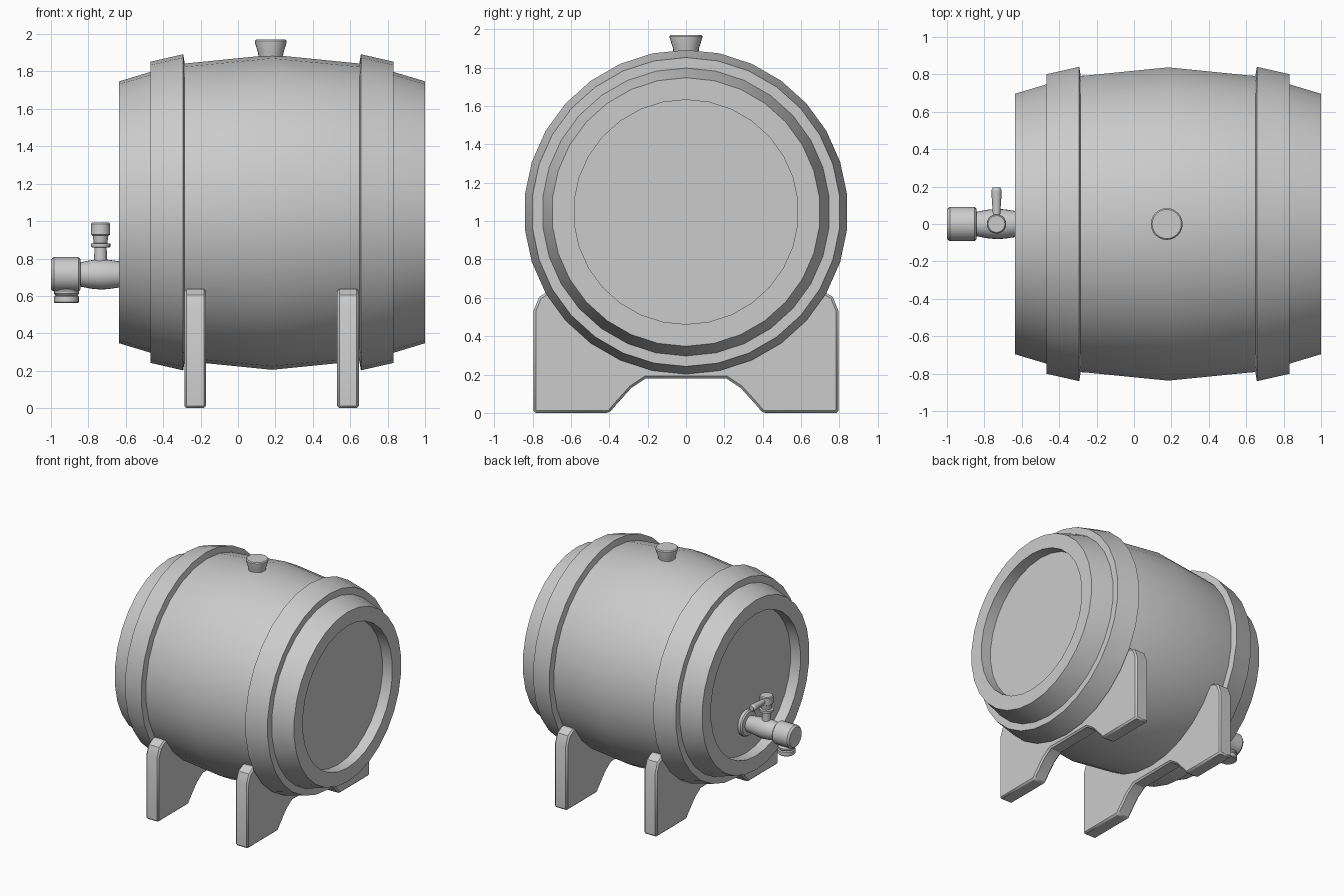
import bpy, bmesh, math
from mathutils import Matrix, Vector

if "Cube" in bpy.data.objects:
    bpy.data.objects.remove(bpy.data.objects["Cube"])

CX, CZ = 0.182, 1.047   # barrel centre


def finish(name, bm, angle=30, bevel=0.0):
    bmesh.ops.recalc_face_normals(bm, faces=bm.faces)
    me = bpy.data.meshes.new(name)
    bm.to_mesh(me)
    bm.free()
    ob = bpy.data.objects.new(name, me)
    bpy.context.collection.objects.link(ob)
    if bevel:
        m = ob.modifiers.new("Bevel", 'BEVEL')
        m.width, m.segments, m.limit_method = bevel, 1, 'ANGLE'
        m.angle_limit = math.radians(40)
    bpy.ops.object.select_all(action='DESELECT')
    ob.select_set(True)
    bpy.context.view_layer.objects.active = ob
    bpy.ops.object.shade_smooth_by_angle(angle=math.radians(angle))
    return ob


def lathe(name, profile, origin, axis, n, closed=False):
    """Spin (distance along axis, radius) points around an axis through origin."""
    a = Vector(axis)
    up = Vector((0, 0, 1)) if abs(a.z) < 0.5 else Vector((1, 0, 0))
    side = a.cross(up)
    bm = bmesh.new()
    rings = []
    for d, r in profile:
        ring = []
        for i in range(n):
            t = 2 * math.pi * i / n
            ring.append(bm.verts.new(Vector(origin) + a * d
                                     + (up * math.cos(t) + side * math.sin(t)) * r))
        rings.append(ring)
    pairs = list(zip(rings, rings[1:]))
    if closed:
        pairs.append((rings[-1], rings[0]))
    else:
        bm.faces.new(rings[0])
        bm.faces.new(rings[-1])
    for p, q in pairs:
        for i in range(n):
            j = (i + 1) % n
            bm.faces.new((p[i], p[j], q[j], q[i]))
    return finish(name, bm)


# Barrel body with recessed heads
half = [(-0.728, 0.585), (-0.818, 0.585), (-0.818, 0.70), (-0.652, 0.75), (-0.47, 0.795)]
body = half + [(0, 0.842)] + [(-d, r) for d, r in reversed(half)]
lathe("barrel_body", body, (CX, 0, CZ), (1, 0, 0), 30)

# Flared hoops
hoop = [(0.465, 0.785), (0.475, 0.845), (0.65, 0.805), (0.65, 0.735)]
for name, s in (("hoop_right", 1), ("hoop_left", -1)):
    lathe(name, hoop, (CX, 0, CZ), (s, 0, 0), 30, closed=True)

# Bung on top
lathe("bung", [(1.85, 0.062), (1.90, 0.068), (1.955, 0.085), (1.963, 0.085), (1.97, 0.078)],
      (0.175, 0, 0), (0, 0, 1), 24)

# Cradle legs: arch below, round saddle above
right = [(0.21, 0.18), (0.285, 0.13), (0.375, 0.03), (0.40, 0), (0.795, 0),
         (0.795, 0.53), (0.765, 0.605), (0.71, 0.637)]
R = 0.79
a0 = math.acos((CZ - 0.637) / R)
saddle = [(R * math.sin(a0 * k / 8), CZ - R * math.cos(a0 * k / 8)) for k in range(8, -9, -1)]
outline = right + saddle + [(-y, z) for y, z in reversed(right)]
for name, x0 in (("cradle_left", -0.287), ("cradle_right", 0.53)):
    bm = bmesh.new()
    f = bm.faces.new([bm.verts.new((x0, y, z)) for y, z in outline])
    ext = bmesh.ops.extrude_face_region(bm, geom=[f])
    moved = [g for g in ext['geom'] if isinstance(g, bmesh.types.BMVert)]
    bmesh.ops.translate(bm, verts=moved, vec=(0.116, 0, 0))
    finish(name, bm, bevel=0.012)

# Tap: flange, barrel and end cap
TZ = 0.715
lathe("tap_body", [(0.53, 0.105), (0.57, 0.105), (0.58, 0.095), (0.585, 0.065), (0.635, 0.07),
                   (0.69, 0.078), (0.73, 0.081), (0.78, 0.077), (0.86, 0.062)],
      (0, 0, TZ), (-1, 0, 0), 24)
lathe("tap_end", [(0.842, 0.08), (0.852, 0.092), (0.985, 0.092), (1.0, 0.08)],
      (0, 0, TZ), (-1, 0, 0), 24)

# Spout pointing down
lathe("tap_spout", [(0.66, 0.05), (0.635, 0.05), (0.625, 0.066), (0.612, 0.066), (0.603, 0.058),
                    (0.597, 0.067), (0.568, 0.067), (0.562, 0.062)],
      (-0.917, 0, 0), (0, 0, 1), 20)

# Valve stem with collar and knob
lathe("tap_valve", [(0.74, 0.035), (0.858, 0.033), (0.861, 0.052), (0.879, 0.052), (0.882, 0.036),
                    (0.922, 0.042), (0.928, 0.051), (0.985, 0.051), (0.992, 0.045)],
      (-0.735, 0, 0), (0, 0, 1), 20)

# Turning handle
lathe("tap_handle", [(0.0, 0.019), (0.06, 0.02), (0.13, 0.025), (0.18, 0.028), (0.195, 0.02)],
      (-0.735, 0, 0.955), (0, 1, 0), 16)
